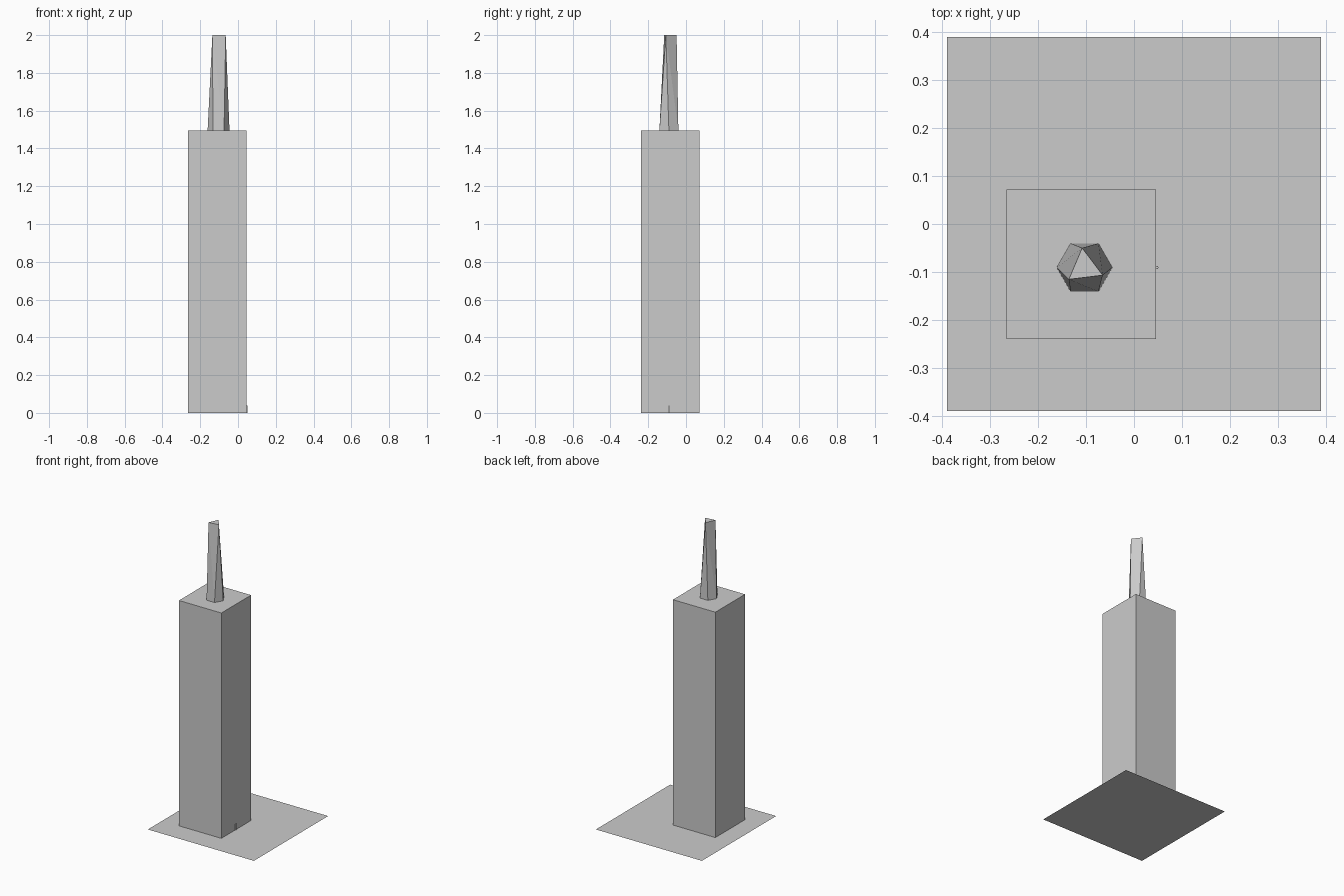
import bpy
import bmesh
from math import cos, sin, radians
from mathutils import Vector

default_cube = bpy.data.objects.get("Cube")
if default_cube:
    bpy.data.objects.remove(default_cube, do_unlink=True)

# Single plain material
grey = bpy.data.materials.new("light_grey")
grey.use_nodes = True
colour = (0.6, 0.6, 0.6, 1)
grey.diffuse_color = colour
grey.node_tree.nodes["Principled BSDF"].inputs["Base Color"].default_value = colour


def add_object(name, bm):
    bmesh.ops.recalc_face_normals(bm, faces=bm.faces)
    mesh = bpy.data.meshes.new(name)
    bm.to_mesh(mesh)
    bm.free()
    mesh.materials.append(grey)
    obj = bpy.data.objects.new(name, mesh)
    bpy.context.collection.objects.link(obj)
    return obj


def ring(bm, centre, radius, z, sides, turn):
    """Regular ring of vertices, starting at the given angle in degrees."""
    angles = [radians(turn + 360 * i / sides) for i in range(sides)]
    return [bm.verts.new((centre.x + radius * cos(a), centre.y + radius * sin(a), z))
            for a in angles]


# Ground sheet
bm = bmesh.new()
bmesh.ops.create_grid(bm, x_segments=1, y_segments=1, size=0.389)
ground = add_object("ground_sheet", bm)
if ground.data.polygons[0].normal.z < 0:
    ground.data.flip_normals()

# Square tower
bm = bmesh.new()
bmesh.ops.create_cube(bm, size=1)
bmesh.ops.scale(bm, vec=(0.311, 0.311, 1.495), verts=bm.verts)
bmesh.ops.translate(bm, vec=(-0.11, -0.084, 0.7475), verts=bm.verts)
add_object("tower", bm)

# Spire: hexagonal foot tapering to a twisted triangular top
bm = bmesh.new()
centre = Vector((-0.103, -0.0906))
foot = ring(bm, centre, 0.058, 1.495, 6, 60)
tip = ring(bm, centre, 0.041, 2.0, 3, 97)
bm.faces.new(foot)
bm.faces.new(tip)
for i in range(3):
    a, b, c = foot[2 * i], foot[2 * i + 1], foot[(2 * i + 2) % 6]
    top, next_top = tip[i], tip[(i + 1) % 3]
    bm.faces.new((a, b, top))
    bm.faces.new((b, c, top))
    bm.faces.new((c, next_top, top))
add_object("spire", bm)

# Tiny post against the tower's left wall
bm = bmesh.new()
post_centre = Vector((0.047, -0.0906))
low = ring(bm, post_centre, 0.004, 0, 6, 0)
high = ring(bm, post_centre, 0.004, 0.04, 6, 0)
bm.faces.new(low)
bm.faces.new(high)
for i in range(6):
    j = (i + 1) % 6
    bm.faces.new((low[i], low[j], high[j], high[i]))
add_object("small_post", bm)
